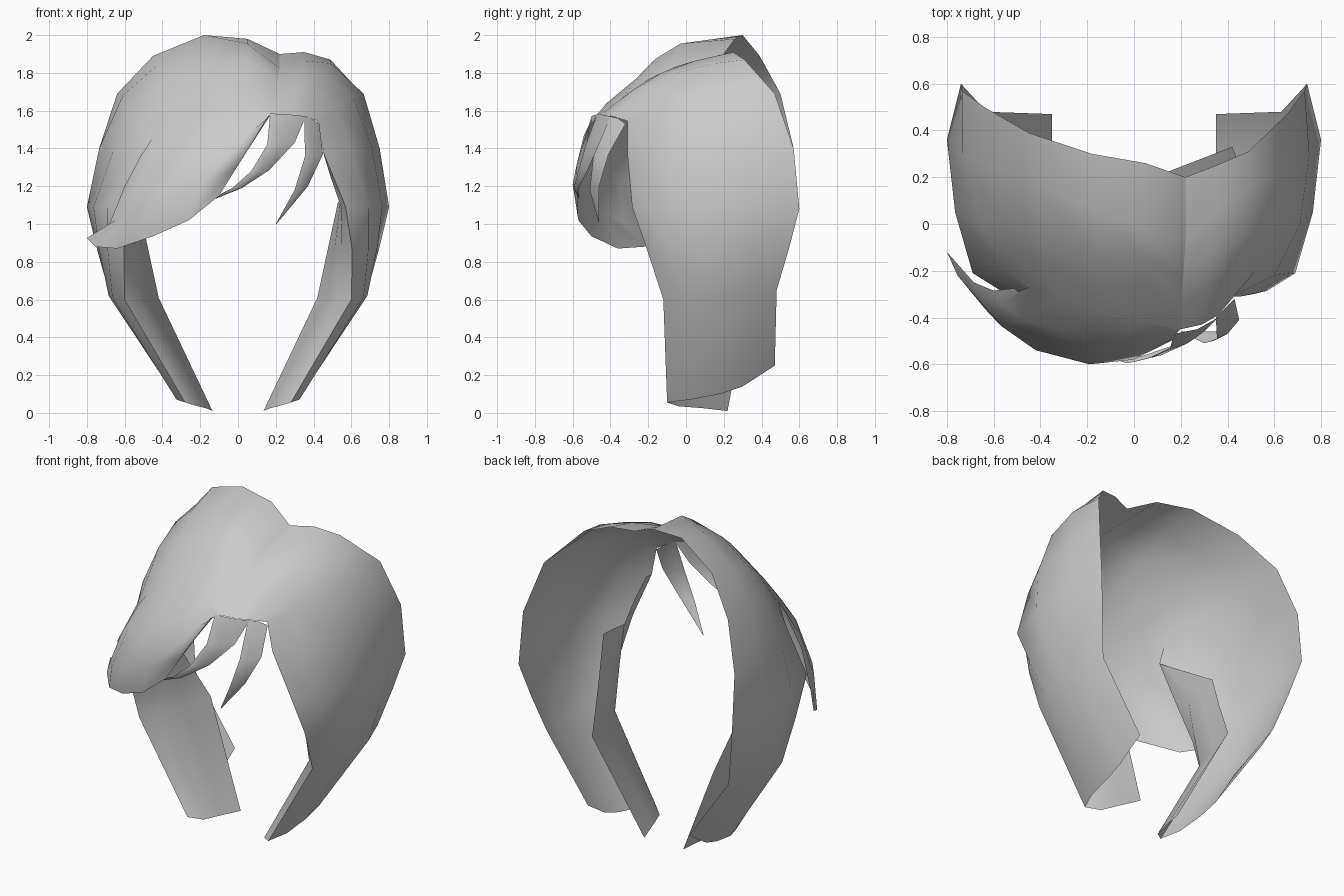
import bpy, bmesh
from mathutils import Vector

if "Cube" in bpy.data.objects:
    bpy.data.objects.remove(bpy.data.objects["Cube"], do_unlink=True)

mat = bpy.data.materials.new("light grey")
mat.use_nodes = True
GREY = (0.6, 0.6, 0.6, 1)
mat.diffuse_color = GREY
mat.node_tree.nodes["Principled BSDF"].inputs["Base Color"].default_value = GREY


def sheets(name, *grids):
    """Skin each grid of points (rows of equal length) and weld them into one smooth sheet."""
    bm = bmesh.new()
    for rows in grids:
        vs = [[bm.verts.new(p) for p in row] for row in rows]
        for a, b in zip(vs, vs[1:]):
            for i in range(len(a) - 1):
                bm.faces.new((a[i], a[i + 1], b[i + 1], b[i]))
    bmesh.ops.remove_doubles(bm, verts=bm.verts, dist=0.0005)
    bmesh.ops.recalc_face_normals(bm, faces=bm.faces)
    # Open sheets: make the normals point away from the head centre
    bm.normal_update()
    centre = Vector((0, 0, 1))
    if sum(f.normal.dot(f.calc_center_median() - centre) * f.calc_area() for f in bm.faces) < 0:
        bmesh.ops.reverse_faces(bm, faces=bm.faces)
    me = bpy.data.meshes.new(name)
    bm.to_mesh(me)
    bm.free()
    me.materials.append(mat)
    for p in me.polygons:
        p.use_smooth = True
    ob = bpy.data.objects.new(name, me)
    bpy.context.collection.objects.link(ob)
    return ob


def mirror(rows):
    return [[(-x, y, z) for x, y, z in row] for row in rows]


# Side lock, bottom to cheek height; each row runs from back edge to front edge
lock = [
    [(.35, .47, .25), (.35, .30, .14), (.34, .18, .10), (.325, .02, .07), (.28, -.10, .055)],
    [(.63, .48, .65), (.68, .32, .63), (.685, .15, .62), (.665, 0, .61), (.60, -.12, .60)],
    [(.69, .545, .87), (.745, .34, .86), (.735, .10, .86), (.69, -.10, .86), (.605, -.205, .86)],
    [(.74, .60, 1.08), (.80, .36, 1.09), (.765, .05, 1.09), (.69, -.21, 1.09), (.57, -.285, 1.09)],
]
# Parting line, back to front
parting = [(.22, .20, 1.90), (.22, -.08, 1.825), (.21, -.23, 1.75), (.20, -.35, 1.66), (.20, -.45, 1.58)]

# Crown rows continuing the locks from the temples up to the parting
left_crown = [
    [(.73, .57, 1.40), (.75, .30, 1.40), (.71, 0, 1.40), (.60, -.22, 1.39), (.455, -.31, 1.37)],
    [(.655, .47, 1.69), (.665, .25, 1.69), (.61, 0, 1.67), (.52, -.20, 1.61), (.42, -.31, 1.545)],
    [(.49, .31, 1.87), (.49, .15, 1.85), (.45, -.05, 1.80), (.40, -.22, 1.72), (.36, -.39, 1.57)],
    [(.35, .25, 1.91), (.34, .05, 1.865), (.33, -.13, 1.80), (.31, -.28, 1.71), (.29, -.43, 1.575)],
]
right_crown = [
    [(-.735, .57, 1.40), (-.735, .30, 1.40), (-.66, 0, 1.39), (-.55, -.20, 1.37), (-.44, -.30, 1.35)],
    [(-.64, .50, 1.69), (-.61, .25, 1.68), (-.57, .03, 1.62), (-.51, -.14, 1.55), (-.45, -.27, 1.46)],
    [(-.45, .39, 1.89), (-.43, .17, 1.84), (-.40, -.04, 1.755), (-.37, -.19, 1.64), (-.33, -.31, 1.55)],
    [(-.18, .30, 2.00), (-.17, .07, 1.945), (-.15, -.14, 1.835), (-.13, -.26, 1.74), (-.10, -.39, 1.625)],
    [(.05, .26, 1.98), (.05, -.03, 1.955), (.06, -.16, 1.875), (.06, -.27, 1.765), (.06, -.42, 1.64)],
]

# Swept fringe from the front of the right crown, lying over the right lock and ending in a flick
hairline = [parting[-1]] + [row[-1] for row in reversed(right_crown[1:])]
fringe = [
    hairline + [(-.495, -.29, 1.39), (-.51, -.275, 1.37)],
    [(.18, -.47, 1.58), (.05, -.54, 1.47), (-.14, -.545, 1.425), (-.34, -.45, 1.38), (-.475, -.41, 1.30),
     (-.565, -.34, 1.23), (-.60, -.285, 1.20)],
    [(.17, -.49, 1.575), (0, -.58, 1.31), (-.19, -.60, 1.21), (-.42, -.54, 1.12), (-.57, -.435, 1.05),
     (-.65, -.34, 1.02), (-.685, -.25, .99)],
    [(.16, -.50, 1.57), (-.10, -.575, 1.15), (-.26, -.57, 1.02), (-.45, -.50, .935), (-.64, -.36, .87),
     (-.755, -.22, .88), (-.80, -.12, .925)],
]

# Inner fold of each lock, rolling back from the front edge
fold = [
    [lock[0][-1], (.21, -.04, .035), (.17, .09, .025), (.135, .22, .01)],
    [lock[1][-1], (.52, -.04, .60), (.47, .15, .60), (.42, .33, .61)],
    [lock[2][-1], (.55, -.13, .86), (.51, .03, .86), (.475, .19, .865)],
    [lock[3][-1], (.545, -.17, 1.09), (.54, -.06, 1.105), (.53, .06, 1.12)],
]
# Left roll narrows towards the temple; the right fold runs up under the fringe
left_roll = [fold[-1][:2], [(.51, -.30, 1.24), (.49, -.19, 1.25)], [left_crown[0][-1], (.45, -.25, 1.38)]]
right_flap = mirror([fold[-1]]) + [
    [right_crown[0][-1], (-.445, -.29, 1.345), (-.45, -.275, 1.335), (-.455, -.26, 1.325)]]

sheets("left_side_hair", lock + left_crown + [parting])
sheets("right_side_hair_and_fringe", mirror(lock) + right_crown + [parting], fringe)
sheets("left_inner_fold", fold, left_roll)
sheets("right_inner_fold", mirror(fold), right_flap)

# Loose strands: rows from root to tip across the width
sheets("middle_strand", [
    [(.17, -.47, 1.585), (.27, -.45, 1.58), (.36, -.40, 1.57)],
    [(.155, -.53, 1.42), (.23, -.51, 1.42), (.30, -.46, 1.43)],
    [(.07, -.57, 1.28), (.12, -.56, 1.28), (.165, -.52, 1.285)],
    [(-.03, -.595, 1.19), (0, -.59, 1.185), (.02, -.57, 1.19)],
    [(-.12, -.57, 1.145), (-.12, -.57, 1.14), (-.115, -.565, 1.135)],
])
sheets("left_strand", [
    [(.35, -.40, 1.57), (.39, -.36, 1.56), (.43, -.32, 1.53)],
    [(.355, -.49, 1.36), (.40, -.47, 1.36), (.45, -.41, 1.37)],
    [(.30, -.51, 1.18), (.34, -.50, 1.185), (.37, -.46, 1.20)],
    [(.20, -.46, 1.00), (.202, -.46, 1.00), (.204, -.46, 1.00)],
])
